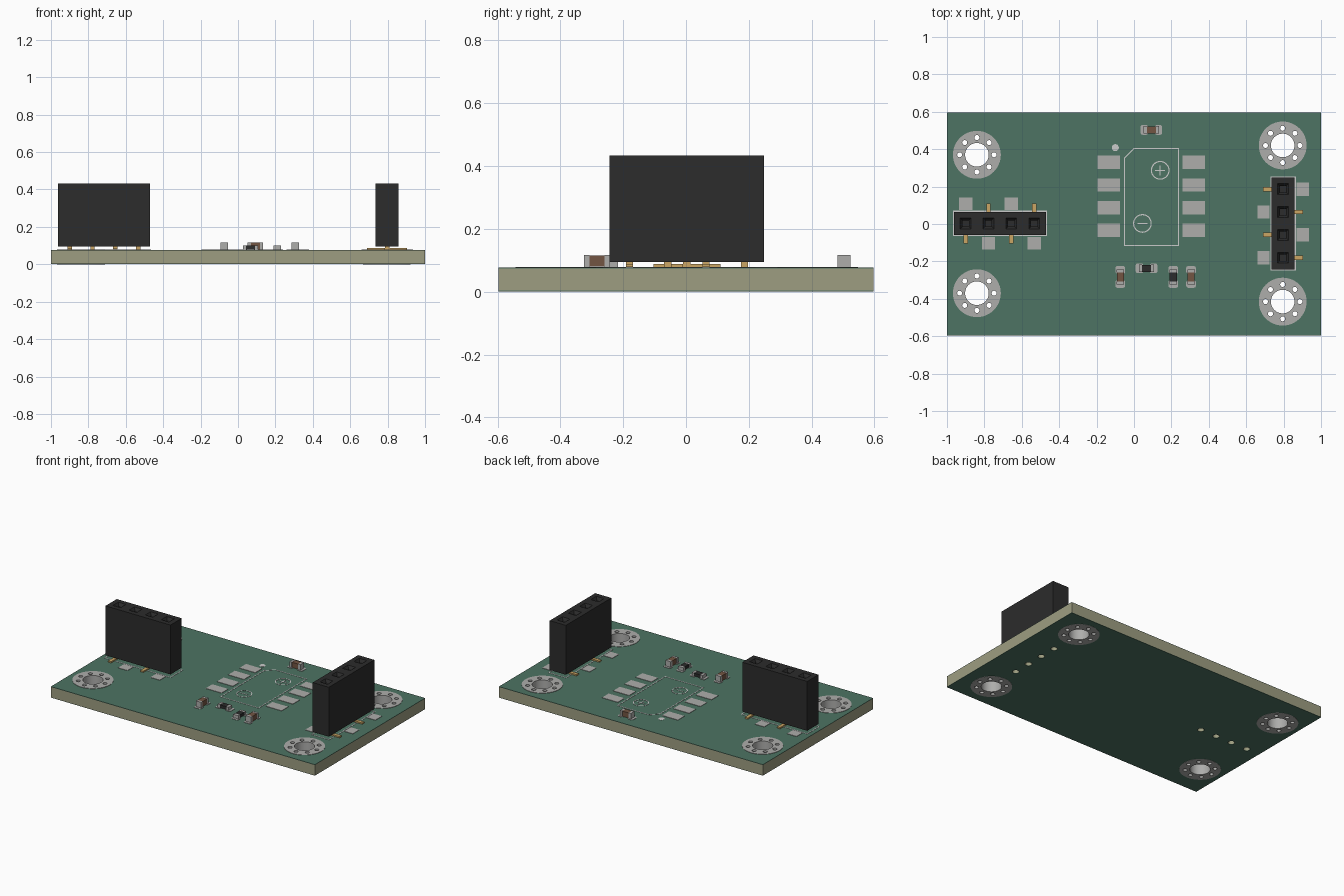
import bpy, bmesh, math
from mathutils import Matrix, Vector

if "Cube" in bpy.data.objects:
    bpy.data.objects.remove(bpy.data.objects["Cube"])


def material(name, rgb):
    m = bpy.data.materials.new(name)
    m.diffuse_color = (*rgb, 1)
    m.use_nodes = True
    m.node_tree.nodes["Principled BSDF"].inputs["Base Color"].default_value = m.diffuse_color
    return m


GREEN = material("green_mask", (0.075, 0.175, 0.125))
TAN = material("board_core", (0.34, 0.34, 0.22))
METAL = material("tinned_metal", (0.42, 0.42, 0.41))
SILK = material("pale_ink", (0.6, 0.62, 0.6))
BLACK = material("black_plastic", (0.025, 0.025, 0.025))
GOLD = material("gold_pin", (0.6, 0.38, 0.13))
BROWN = material("brown_ceramic", (0.17, 0.09, 0.055))

TOP = 0.0765                                     # upper surface of the board
MOUNTS = [(-0.84, 0.37), (-0.84, -0.37), (0.795, 0.42), (0.795, -0.415)]
CONNECTORS = [("left", -0.717, 0.003, 0), ("right", 0.797, 0.003, -math.pi / 2)]
PIN_X = [(i - 1.5) * 0.1222 for i in range(4)]
VIAS = [(x + 0.092 * math.cos(k * math.pi / 4), y + 0.092 * math.sin(k * math.pi / 4))
        for x, y in MOUNTS for k in range(8)]


def finish(bm, name, mat, mtx=None, smooth=False):
    bmesh.ops.recalc_face_normals(bm, faces=bm.faces)
    me = bpy.data.meshes.new(name)
    if mtx:
        bm.transform(mtx)
    bm.to_mesh(me)
    bm.free()
    ob = bpy.data.objects.new(name, me)
    bpy.context.collection.objects.link(ob)
    if mat:
        me.materials.append(mat)
    if smooth:
        activate(ob)
        bpy.ops.object.shade_smooth_by_angle(angle=math.radians(40))
    return ob


def activate(ob):
    bpy.ops.object.select_all(action='DESELECT')
    ob.select_set(True)
    bpy.context.view_layer.objects.active = ob


def box(bm, x0, x1, y0, y1, z0, z1):
    m = Matrix.Translation(((x0 + x1) / 2, (y0 + y1) / 2, (z0 + z1) / 2))
    bmesh.ops.create_cube(bm, size=1, matrix=m @ Matrix.Diagonal((x1 - x0, y1 - y0, z1 - z0, 1)))


def pad(bm, x, y, w, h, z0=TOP, t=0.0025):
    box(bm, x - w / 2, x + w / 2, y - h / 2, y + h / 2, z0, z0 + t)


def cyl(bm, x, y, r, z0, z1, n):
    bmesh.ops.create_cone(bm, cap_ends=True, segments=n, radius1=r, radius2=r, depth=z1 - z0,
                          matrix=Matrix.Translation((x, y, (z0 + z1) / 2)))


def lathe(bm, x, y, profile, n):
    """Spin a closed (radius, z) profile about a vertical axis."""
    rings = []
    for i in range(n):
        a = 2 * math.pi * i / n
        rings.append([bm.verts.new((x + r * math.cos(a), y + r * math.sin(a), z)) for r, z in profile])
    for i in range(n):
        a, b = rings[i], rings[(i + 1) % n]
        for j in range(len(profile)):
            k = (j + 1) % len(profile)
            bm.faces.new((a[j], a[k], b[k], b[j]))


def line(bm, p, q, w=0.006):
    """Flat printed stroke between two points."""
    d = Vector(q) - Vector(p)
    m = Matrix.Translation(((p[0] + q[0]) / 2, (p[1] + q[1]) / 2, TOP + 0.00075))
    m = m @ Matrix.Rotation(math.atan2(d.y, d.x), 4, 'Z') @ Matrix.Diagonal((d.length + w, w, 0.0015, 1))
    bmesh.ops.create_cube(bm, size=1, matrix=m)


def outline(bm, pts):
    for p, q in zip(pts, pts[1:] + pts[:1]):
        line(bm, p, q)


def cut(ob, cutter):
    mod = ob.modifiers.new("holes", 'BOOLEAN')
    mod.object, mod.operation, mod.solver = cutter, 'DIFFERENCE', 'EXACT'
    activate(ob)
    bpy.ops.object.modifier_apply(modifier=mod.name)


def place(x, y, rot):
    return Matrix.Translation((x, y, 0)) @ Matrix.Rotation(rot, 4, 'Z')


# Hole cutters
bm = bmesh.new()
for x, y in VIAS:
    cyl(bm, x, y, 0.0155, -0.1, 0.2, 16)
via_cutter = finish(bm, "via_cutter", None)
bm = bmesh.new()
for x, y in MOUNTS:
    cyl(bm, x, y, 0.068, -0.1, 0.2, 48)
for _, x, y, rot in CONNECTORS:
    for px in PIN_X:
        p = place(x, y, rot) @ Vector((px, 0, 0))
        cyl(bm, p.x, p.y, 0.021, -0.1, 0.2, 20)
hole_cutter = finish(bm, "hole_cutter", None)
via_cutter.hide_render = hole_cutter.hide_render = True

# Board core and solder mask sheets
for name, mat, z0, z1 in (("board_core", TAN, 0.003, 0.074), ("top_mask", GREEN, 0.074, TOP),
                          ("bottom_mask", GREEN, 0.001, 0.003)):
    bm = bmesh.new()
    box(bm, -1, 1, -0.597, 0.597, z0, z1)
    ob = finish(bm, name, mat)
    cut(ob, hole_cutter)
    cut(ob, via_cutter)

# Plated mounting holes with flanges above and below
for i, (x, y) in enumerate(MOUNTS):
    bm = bmesh.new()
    lathe(bm, x, y, [(0.063, 0), (0.128, 0), (0.128, 0.002), (0.068, 0.002), (0.068, TOP),
                     (0.128, TOP), (0.128, 0.079), (0.063, 0.079)], 48)
    ob = finish(bm, f"mounting_hole_{i + 1}", METAL)
    cut(ob, via_cutter)
    bpy.ops.object.shade_smooth_by_angle(angle=math.radians(40))
bm = bmesh.new()
for x, y in VIAS:
    lathe(bm, x, y, [(0.0135, 0), (0.0155, 0), (0.0155, 0.079), (0.0135, 0.079)], 16)
finish(bm, "via_barrels", METAL, smooth=True)
for c in (via_cutter, hole_cutter):
    bpy.data.objects.remove(c)

# Sensor footprint pads
bm = bmesh.new()
for x in (-0.135, 0.32):
    for i in range(4):
        pad(bm, x, 0.33 - i * 0.1215, 0.12, 0.072)
finish(bm, "sensor_pads", METAL)

# Printed sensor outline, pin dot and port symbols
bm = bmesh.new()
outline(bm, [(-0.05, -0.115), (0.237, -0.115), (0.237, 0.403), (0, 0.403), (-0.05, 0.353)])
for x, y in ((0.14, 0.287), (0.045, 0.003)):
    lathe(bm, x, y, [(0.044, TOP), (0.05, TOP), (0.05, 0.078), (0.044, 0.078)], 32)
    line(bm, (x - 0.024, y), (x + 0.024, y))
line(bm, (0.14, 0.263), (0.14, 0.311))
cyl(bm, -0.1, 0.408, 0.019, TOP, 0.078, 24)
finish(bm, "sensor_markings", SILK)


def socket_housing(bm):
    """Block whose top has four funnelled square sockets."""
    hx, hy, z0, z1 = 0.246, 0.061, 0.095, 0.433
    xs = [-hx, -0.1222, 0, 0.1222, hx]

    def ring(cx0, cx1, h, z):
        return [bm.verts.new(v) for v in ((cx0, -h, z), (cx1, -h, z), (cx1, h, z), (cx0, h, z))]

    for i, px in enumerate(PIN_X):
        rings = [ring(xs[i], xs[i + 1], hy, z0), ring(xs[i], xs[i + 1], hy, z1)]
        for h, z in ((0.029, z1), (0.017, z1 - 0.018), (0.017, z1 - 0.22)):
            rings.append(ring(px - h, px + h, h, z))
        bm.faces.new(rings[0])
        bm.faces.new(rings[-1])
        for n, (a, b) in enumerate(zip(rings, rings[1:])):
            for j in range(4):
                inner = (j == 1 and i < 3) or (j == 3 and i > 0)
                if n == 0 and inner:             # no walls between cells
                    continue
                k = (j + 1) % 4
                bm.faces.new((a[j], a[k], b[k], b[j]))
    bmesh.ops.remove_doubles(bm, verts=bm.verts, dist=1e-5)


# Socket connectors: housing, pins, pads and printed border
for side, x, y, rot in CONNECTORS:
    m = place(x, y, rot)
    bm = bmesh.new()
    socket_housing(bm)
    finish(bm, f"{side}_socket_housing", BLACK, m)
    pins, pads, ink = bmesh.new(), bmesh.new(), bmesh.new()
    for i, px in enumerate(PIN_X):
        s = 1 if i % 2 == 0 else -1
        pad(pads, px, s * 0.105, 0.071, 0.066)
        lo, hi = sorted((0.015 * s, -0.107 * s))
        box(pins, px - 0.0115, px + 0.0115, lo, hi, 0.079, 0.088)
        box(pins, px - 0.0115, px + 0.0115, -0.012, 0.012, 0.088, 0.1)
    outline(ink, [(-0.249, -0.065), (0.249, -0.065), (0.249, 0.065), (-0.249, 0.065)])
    finish(pins, f"{side}_socket_pins", GOLD, m)
    finish(pads, f"{side}_socket_pads", METAL, m)
    finish(ink, f"{side}_socket_border", SILK, m)

# Small chip capacitors and resistors with their pads
UP = math.pi / 2
for name, x, y, rot, mat, h in (
        ("capacitor_1", 0.093, 0.503, 0, BROWN, 0.038), ("capacitor_2", -0.073, -0.283, UP, BROWN, 0.038),
        ("capacitor_3", 0.305, -0.283, UP, BROWN, 0.038), ("resistor_1", 0.067, -0.237, 0, BLACK, 0.022),
        ("resistor_2", 0.21, -0.283, UP, BLACK, 0.022)):
    m = place(x, y, rot)
    body, ends, pads = bmesh.new(), bmesh.new(), bmesh.new()
    z = 0.079
    box(body, -0.024, 0.024, -0.019, 0.019, z + 0.001, z + h - 0.001)
    for s in (-1, 1):
        lo, hi = sorted((s * 0.024, s * 0.041))
        box(ends, lo, hi, -0.02, 0.02, z, z + h)
        pad(pads, s * 0.038, 0, 0.04, 0.052)
    bmesh.ops.bevel(pads, geom=[e for e in pads.edges if abs(e.verts[0].co.z - e.verts[1].co.z) > 0.001],
                    offset=0.01, segments=3, profile=0.5, affect='EDGES')
    finish(body, name + "_body", mat, m)
    finish(ends, name + "_ends", METAL, m)
    finish(pads, name + "_pads", METAL, m)
